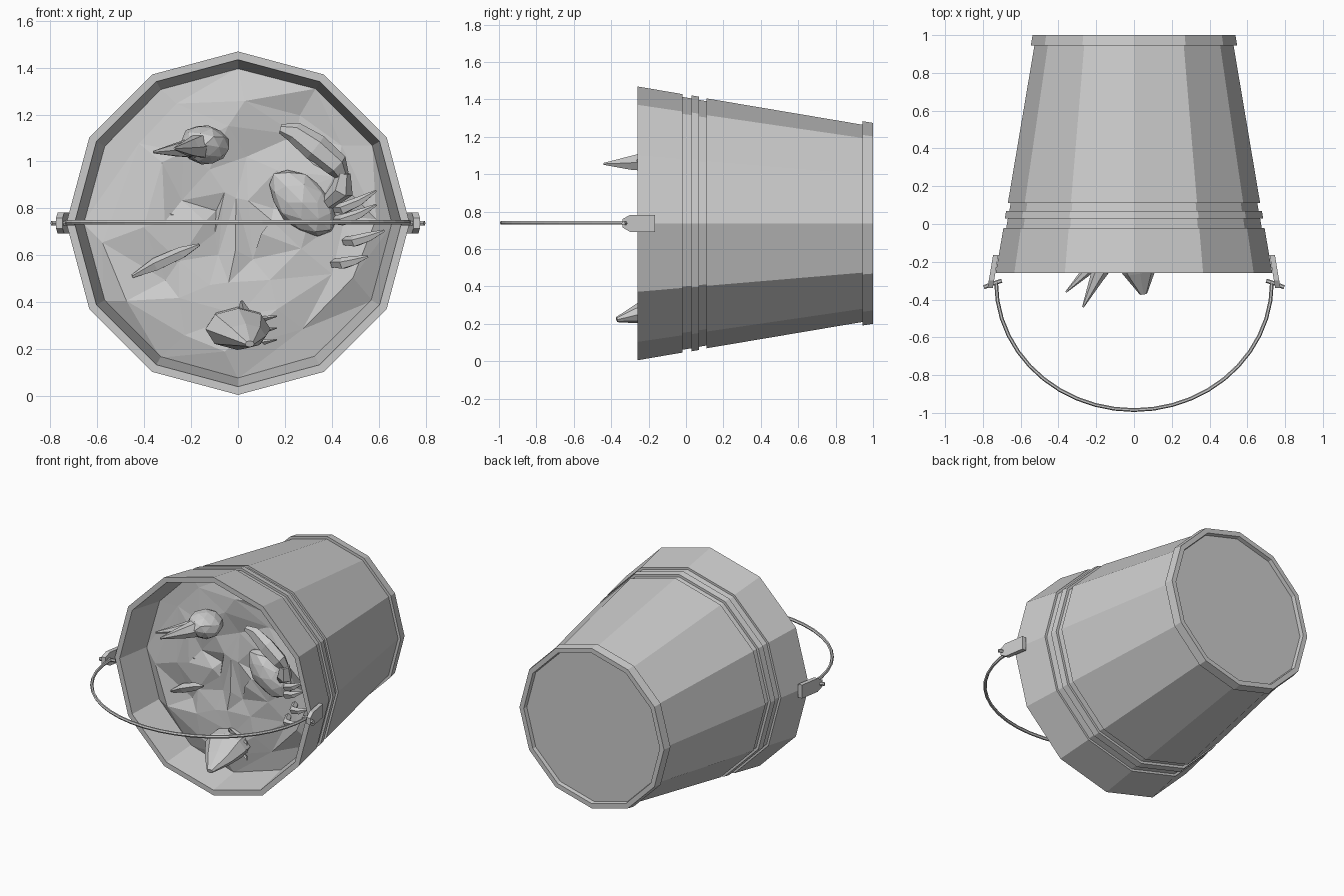
import bpy, bmesh, math, random
from mathutils import Vector, Matrix

if "Cube" in bpy.data.objects:
    bpy.data.objects.remove(bpy.data.objects["Cube"])

random.seed(4)
CZ = 0.737          # height of the bucket's axis, which runs along y


def finish(bm, name):
    bmesh.ops.recalc_face_normals(bm, faces=bm.faces)
    me = bpy.data.meshes.new(name)
    bm.to_mesh(me)
    bm.free()
    ob = bpy.data.objects.new(name, me)
    bpy.context.collection.objects.link(ob)
    return ob


def bridge(bm, a, b):
    n = len(a)
    for i in range(n):
        bm.faces.new((a[i], a[(i + 1) % n], b[(i + 1) % n], b[i]))


def lathe(name, profile, n=12):
    """Turn (y, radius) points around the bucket axis; cap the last ring."""
    bm = bmesh.new()
    rings = [[bm.verts.new((r * math.sin(i * math.tau / n), y, CZ + r * math.cos(i * math.tau / n)))
              for i in range(n)] for y, r in profile]
    for a, b in zip(rings, rings[1:]):
        bridge(bm, a, b)
    bm.faces.new(rings[-1])
    return finish(bm, name)


def loft(name, stations, n=6, flat=(0, 0, 1)):
    """Tapered tube: stations are (point, half size across 'flat', half size along it)."""
    bm = bmesh.new()
    pts = [Vector(s[0]) for s in stations]
    rings = []
    for k, (p, w, h) in enumerate(stations):
        t = (pts[min(k + 1, len(pts) - 1)] - pts[max(k - 1, 0)]).normalized()
        u = t.cross(Vector(flat)).normalized()
        v = u.cross(t)
        rings.append([bm.verts.new(pts[k] + u * w * math.cos(i * math.tau / n)
                                   + v * h * math.sin(i * math.tau / n)) for i in range(n)])
    for a, b in zip(rings, rings[1:]):
        bridge(bm, a, b)
    bm.faces.new(rings[0])
    bm.faces.new(rings[-1])
    return finish(bm, name)


def blob(name, loc, size, turn=0, jitter=0.0, sub=2):
    """Faceted lump, turned about y."""
    bm = bmesh.new()
    bmesh.ops.create_icosphere(bm, subdivisions=sub, radius=1)
    for v in bm.verts:
        v.co *= 1 + random.uniform(-jitter, jitter)
    bm.transform(Matrix.Translation(loc) @ Matrix.Rotation(math.radians(turn), 4, 'Y')
                 @ Matrix.Diagonal((*size, 1)))
    return finish(bm, name)


# Bucket wall with hoops, foot rim and recessed base
lathe("bucket", [(0.06, 0.642), (-0.26, 0.697), (-0.26, 0.732), (-0.02, 0.691), (-0.02, 0.676),
                 (0.03, 0.668), (0.03, 0.684), (0.07, 0.677), (0.07, 0.660), (0.11, 0.653),
                 (0.11, 0.668), (0.945, 0.527), (0.945, 0.546), (1.0, 0.537), (1.0, 0.505),
                 (0.975, 0.5)])

# Lumpy surface of the bucket's contents
bm = bmesh.new()
rings = []
for k, r in enumerate((0.14, 0.28, 0.42, 0.55, 0.662)):
    ring = []
    for i in range(12):
        edge = k == 4
        a = (i + (0 if edge else random.uniform(-0.3, 0.3))) * math.tau / 12
        q = r + (0 if edge else random.uniform(-0.04, 0.04))
        y = -0.03 + random.uniform(-0.03, 0.02) - (0 if edge else 0.02)
        ring.append(bm.verts.new((q * math.sin(a), y, CZ + q * math.cos(a))))
    rings.append(ring)
for a, b in zip(rings, rings[1:]):
    bridge(bm, a, b)
bm.faces.new(rings[0])
bmesh.ops.triangulate(bm, faces=bm.faces)
finish(bm, "contents_surface")

# Handle: half-ellipse wire with hooked ends
arc = [((0.73 * math.cos(a), -0.31 - 0.675 * math.sin(a), CZ + 0.003), 0.010, 0.011)
       for a in (math.pi * i / 22 for i in range(23))]
loft("handle", arc, 6)
for s, side in ((1, "right"), (-1, "left")):
    loft("handle_hook_" + side, [((s * 0.70, -0.30, CZ), 0.011, 0.011),
                                 ((s * 0.745, -0.315, CZ), 0.011, 0.011),
                                 ((s * 0.795, -0.335, CZ), 0.011, 0.011)], 6)
    # Ear plate lying against the wall, with clipped front corners
    bm = bmesh.new()
    outline = [(-0.165, -0.045), (-0.165, 0.045), (-0.30, 0.045), (-0.34, 0.022),
               (-0.34, -0.022), (-0.30, -0.045)]
    layers = [[bm.verts.new((s * (0.69 + d - 0.17 * y - 0.012), y, CZ + z)) for y, z in outline]
              for d in (0.012, 0.04)]
    bridge(bm, *layers)
    bm.faces.new(layers[0])
    bm.faces.new(layers[1])
    finish(bm, "ear_" + side)

# Bird head with open beak
blob("bird_head", (-0.14, -0.14, 1.072), (0.105, 0.12, 0.085), 10, 0.04)
loft("beak_upper", [((-0.14, -0.17, 1.07), 0.06, 0.065), ((-0.20, -0.29, 1.06), 0.035, 0.042),
                    ((-0.27, -0.44, 1.055), 0.005, 0.006)])
loft("beak_lower", [((-0.18, -0.16, 1.06), 0.04, 0.05), ((-0.26, -0.26, 1.05), 0.025, 0.032),
                    ((-0.36, -0.36, 1.04), 0.004, 0.006)])

# Fish head poking out at the bottom
loft("fish_head", [((0.0, 0.0, 0.30), 0.13, 0.085), ((0.0, -0.13, 0.285), 0.14, 0.09),
                   ((0.03, -0.25, 0.255), 0.09, 0.055), ((0.05, -0.37, 0.222), 0.02, 0.014)], 8)
loft("fish_fin", [((0.03, -0.08, 0.34), 0.035, 0.02), ((0.015, -0.12, 0.405), 0.006, 0.006)], 4, (0, 1, 0))
for z in (0.23, 0.28, 0.33):
    loft("fish_gill_spine", [((0.11, -0.08, z), 0.012, 0.012), ((0.165, -0.14, z + 0.01), 0.003, 0.003)], 4)

# Crab: shell, raised claw and legs
blob("crab_shell", (0.275, -0.07, 0.825), (0.175, 0.08, 0.105), 45, 0.06)
F = (0, 1, 0)
loft("crab_claw", [((0.18, -0.17, 1.14), 0.02, 0.02), ((0.24, -0.17, 1.125), 0.045, 0.03),
                   ((0.33, -0.17, 1.06), 0.06, 0.045), ((0.42, -0.16, 0.985), 0.052, 0.045),
                   ((0.445, -0.14, 0.94), 0.03, 0.03)], 6, F)
loft("crab_claw_finger", [((0.24, -0.16, 1.075), 0.008, 0.01), ((0.33, -0.16, 1.0), 0.02, 0.02),
                          ((0.42, -0.15, 0.96), 0.025, 0.02)], 5, F)
loft("crab_arm", [((0.45, -0.15, 0.95), 0.03, 0.035), ((0.445, -0.14, 0.88), 0.05, 0.045),
                  ((0.38, -0.08, 0.82), 0.03, 0.03)], 6, F)
for x, z, dx, dz in ((0.41, 0.80, 0.18, 0.075), (0.41, 0.75, 0.18, 0.065),
                     (0.46, 0.66, 0.165, 0.045), (0.41, 0.565, 0.145, 0.03)):
    loft("crab_leg", [((x, -0.05, z), 0.02, 0.02), ((x + 0.04, -0.13, z), 0.026, 0.022),
                      ((x + dx * 0.6, -0.15, z + dz * 0.4), 0.021, 0.018),
                      ((x + dx, -0.15, z + dz), 0.005, 0.005)], 5, F)

# Loose fins
loft("long_fin", [((-0.45, -0.06, 0.51), 0.008, 0.012), ((-0.35, -0.07, 0.56), 0.03, 0.035),
                  ((-0.24, -0.10, 0.61), 0.027, 0.025), ((-0.165, -0.13, 0.645), 0.006, 0.006)], 5, F)
loft("short_fin", [((-0.49, -0.04, 0.77), 0.006, 0.01), ((-0.35, -0.04, 0.785), 0.035, 0.035),
                   ((-0.24, -0.05, 0.76), 0.006, 0.01)], 5, F)
